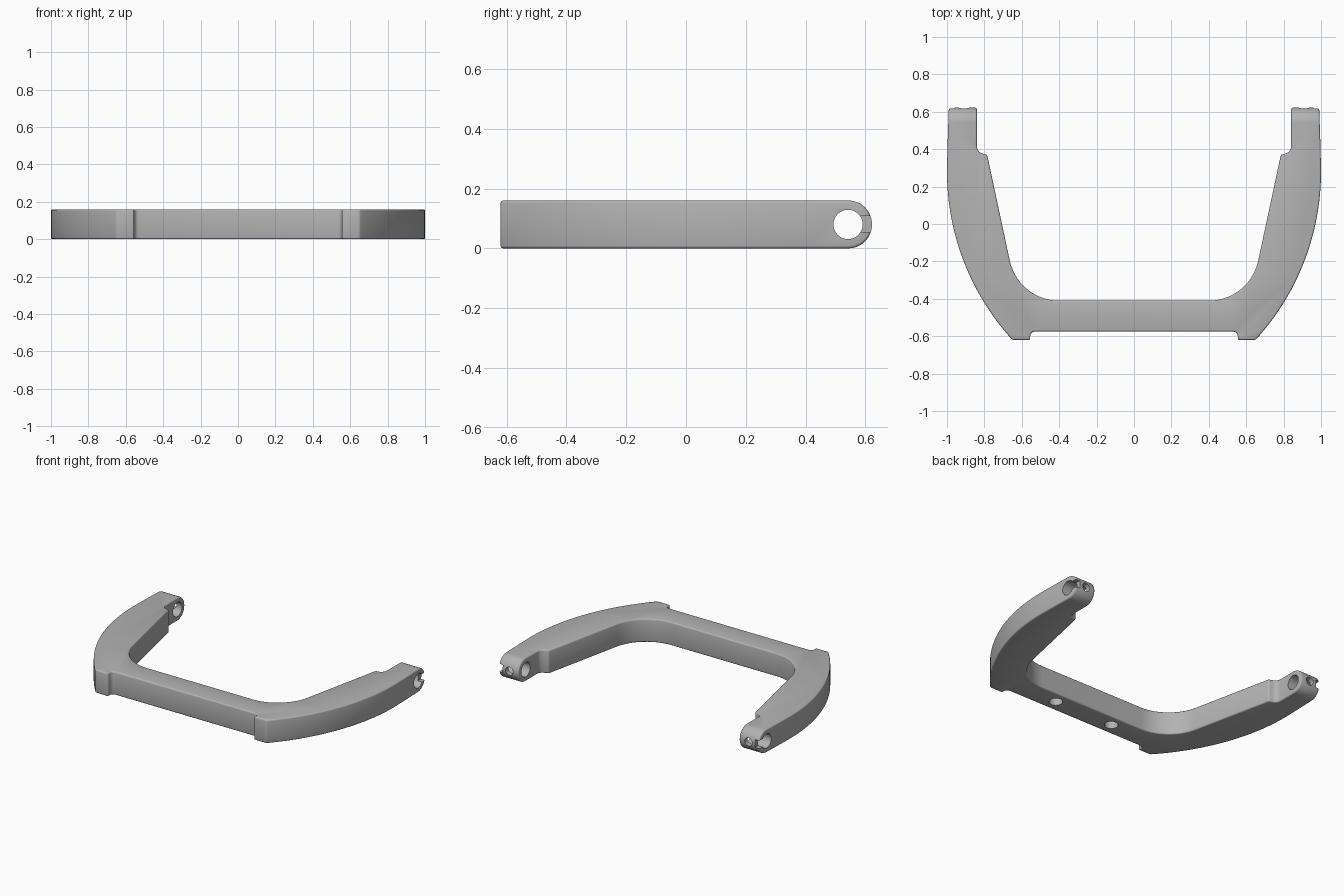
import bpy, bmesh, math
from mathutils import Vector

if "Cube" in bpy.data.objects:
    bpy.data.objects.remove(bpy.data.objects["Cube"])

HEIGHT, TIP_Y, FOOT_Y = 0.16, 0.622, -0.62
MID = HEIGHT / 2

grey = bpy.data.materials.new("plain grey")
grey.use_nodes = True
grey.diffuse_color = (0.45, 0.45, 0.45, 1)
grey.node_tree.nodes["Principled BSDF"].inputs["Base Color"].default_value = grey.diffuse_color


def arc(cx, cy, r, start, end, steps):
    """Points on an arc, angles in degrees."""
    angles = [math.radians(start + (end - start) * i / steps) for i in range(steps + 1)]
    return [(cx + r * math.cos(a), cy + r * math.sin(a)) for a in angles]


# Half outline, from the middle of the inner edge round to the outer edge
half = arc(0.40, -0.14, 0.27, -90, -12, 14)             # inner corner
half += [(0.785, 0.37)]
half += arc(0.80, 0.415, 0.04, -80, 0, 5)               # step near the tip
half += [(0.84, TIP_Y), (0.99, TIP_Y), (0.997, 0.42)]
half += arc(-0.332, 0.28, 1.332, 0, -42.5, 24)          # bowed outer side
half += [(0.555, FOOT_Y)]
half += arc(0.53, -0.60, 0.025, 0, 90, 4)               # foot shoulder
outline = half + [(-x, y) for x, y in reversed(half)]

# Frame body, with fully rounded tips
bm = bmesh.new()
face = bm.faces.new([bm.verts.new((x, y, 0)) for x, y in outline])
raised = bmesh.ops.extrude_face_region(bm, geom=[face])["geom"]
bmesh.ops.translate(bm, vec=Vector((0, 0, HEIGHT)),
                    verts=[g for g in raised if isinstance(g, bmesh.types.BMVert)])
tips = [e for e in bm.edges
        if all(v.co.y > TIP_Y - 0.001 for v in e.verts)
        and abs(e.verts[0].co.z - e.verts[1].co.z) < 0.001]
bmesh.ops.bevel(bm, geom=tips, offset=MID - 0.001, segments=12, profile=0.5, affect="EDGES")
bmesh.ops.recalc_face_normals(bm, faces=bm.faces)
mesh = bpy.data.meshes.new("frame")
bm.to_mesh(mesh)
bm.free()
frame = bpy.data.objects.new("frame", mesh)
bpy.context.collection.objects.link(frame)
mesh.materials.append(grey)
bpy.ops.object.select_all(action="DESELECT")
frame.select_set(True)
bpy.context.view_layer.objects.active = frame

bevel = frame.modifiers.new("soft edges", "BEVEL")
bevel.width, bevel.segments = 0.009, 3
bevel.limit_method, bevel.angle_limit = "ANGLE", math.radians(40)
bpy.ops.object.modifier_apply(modifier=bevel.name)


def cut(cutter):
    cutter.data.materials.append(grey)
    cutter.hide_render = True
    mod = frame.modifiers.new("cut", "BOOLEAN")
    mod.operation, mod.solver, mod.object = "DIFFERENCE", "EXACT", cutter
    with bpy.context.temp_override(object=frame, active_object=frame):
        bpy.ops.object.modifier_apply(modifier=mod.name)
    bpy.data.objects.remove(cutter)


def drill(centre, radius, depth, rotation=(0, 0, 0)):
    bpy.ops.mesh.primitive_cylinder_add(vertices=32, radius=radius, depth=depth,
                                        location=centre, rotation=rotation)
    cut(bpy.context.object)


quarter = math.pi / 2
for side in (-1, 1):
    # Pivot hole across the tip
    drill((side * 0.915, 0.542, MID), 0.049, 0.4, (0, quarter, 0))
    # Small hole in the end of the tip
    drill((side * 0.91, 0.60, MID), 0.028, 0.1, (quarter, 0, 0))
    # Shallow slot on the outer face, from pivot hole to end
    bpy.ops.mesh.primitive_cube_add(size=1, location=(side * 0.985, 0.61, MID + 0.002))
    slot = bpy.context.object
    slot.scale = (0.05, 0.08, 0.054)
    bpy.context.view_layer.update()
    cut(slot)
    # Blind mounting hole underneath
    drill((side * 0.225, -0.49, 0), 0.043, 0.2)

bpy.ops.object.select_all(action="DESELECT")
frame.select_set(True)
bpy.context.view_layer.objects.active = frame
bpy.ops.object.shade_smooth_by_angle(angle=math.radians(35))
